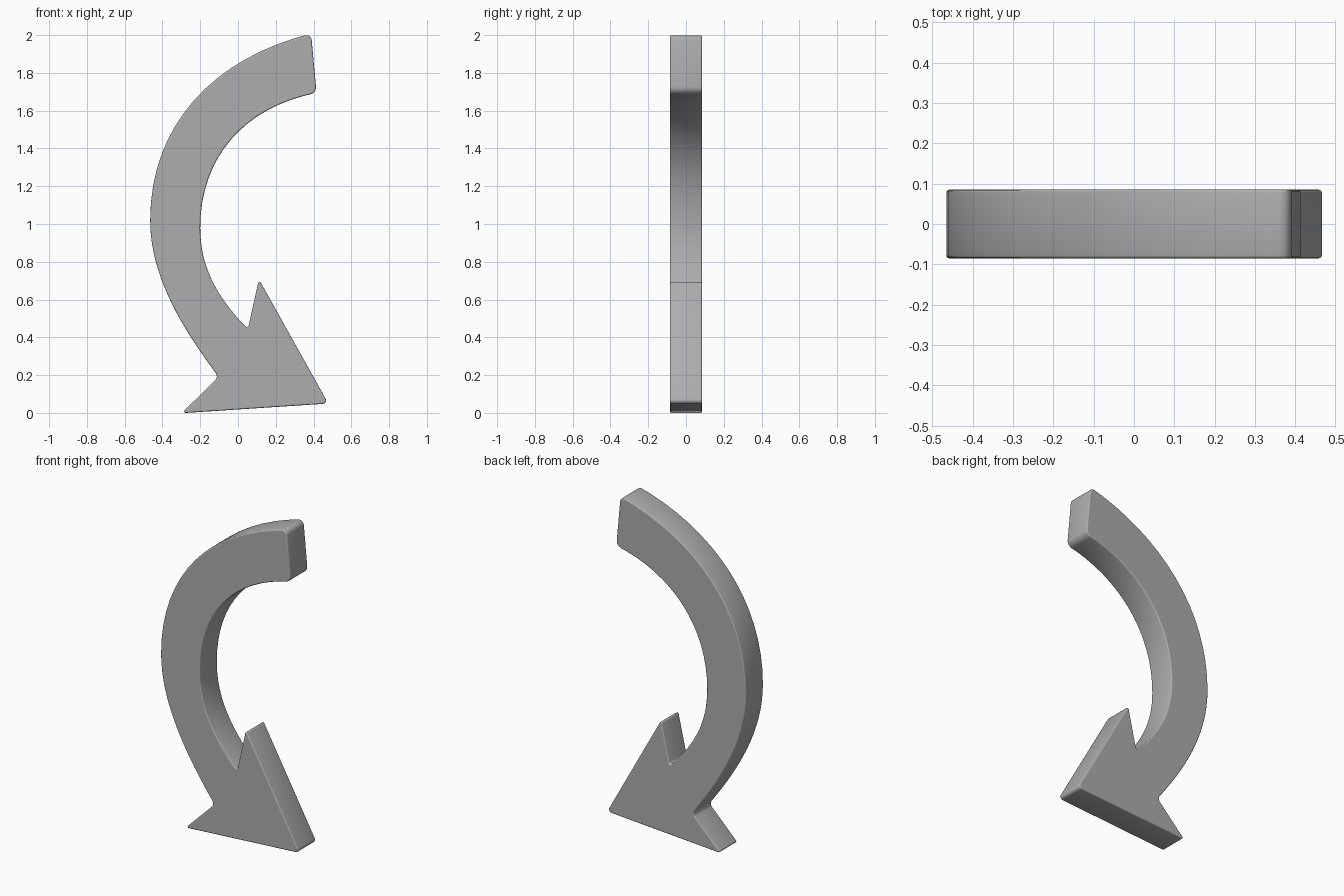
import bpy, bmesh, math
from mathutils import Vector, Matrix
from mathutils.geometry import interpolate_bezier

if "Cube" in bpy.data.objects:
    bpy.data.objects.remove(bpy.data.objects["Cube"])

HALF = 0.085  # half thickness


def arc(a, b, c, d, n=17):
    return interpolate_bezier(*[Vector(p) for p in (a, b, c, d)], n)


def fillet(prev, p, nxt, d, n=6):
    """Round corner p with a circular arc starting d along each side."""
    u, w = (prev - p).normalized(), (nxt - p).normalized()
    half = u.angle(w) / 2
    centre = p + (u + w).normalized() * d / math.cos(half)
    a = p + u * d - centre
    turn = math.pi - 2 * half
    if u.x * w.y - u.y * w.x > 0:
        turn = -turn
    return [centre + Matrix.Rotation(turn * k / n, 2) @ a for k in range(n + 1)]


# Curved shaft: outer edge top to bottom, inner edge bottom to top
outer = arc((0.387, 2.008), (-0.13, 1.88), (-0.465, 1.525), (-0.465, 1.02))
outer += arc((-0.465, 1.02), (-0.465, 0.72), (-0.29, 0.44), (-0.103, 0.192))[1:]
inner = arc((0.052, 0.445), (-0.11, 0.61), (-0.2, 0.77), (-0.2, 0.98))
inner += arc((-0.2, 0.98), (-0.2, 1.35), (0.03, 1.62), (0.416, 1.694))[1:]

# Arrow head: left barb, tip, upper barb
head = [Vector(p) for p in ((-0.298, -0.001), (0.478, 0.05), (0.111, 0.708))]
outline = outer + head + inner

# Round the corners
n = len(outer)
corners = {0: 0.035, n - 1: 0.025, n: 0.022, n + 1: 0.03,
           n + 2: 0.022, n + 3: 0.018, len(outline) - 1: 0.035}
points = []
for i, p in enumerate(outline):
    if i in corners:
        points += fillet(outline[i - 1], p, outline[(i + 1) % len(outline)], corners[i])
    else:
        points.append(p)

# Extrude the outline into a solid and soften the rims
bm = bmesh.new()
front = bm.faces.new([bm.verts.new((p.x, -HALF, p.y)) for p in points])
ext = bmesh.ops.extrude_face_region(bm, geom=[front], use_keep_orig=True)
verts = [v for v in ext["geom"] if isinstance(v, bmesh.types.BMVert)]
bmesh.ops.translate(bm, verts=verts, vec=(0, 2 * HALF, 0))
bmesh.ops.recalc_face_normals(bm, faces=bm.faces)
rims = [e for e in bm.edges if abs(e.verts[0].co.y - e.verts[1].co.y) < 1e-5]
bmesh.ops.bevel(bm, geom=rims, offset=0.007, segments=3, profile=0.5,
                affect='EDGES', clamp_overlap=False)
low = min(v.co.z for v in bm.verts)
bmesh.ops.translate(bm, verts=bm.verts, vec=(0, 0, -low))
mesh = bpy.data.meshes.new("curved_arrow")
bm.to_mesh(mesh)
bm.free()
arrow = bpy.data.objects.new("curved_arrow", mesh)
bpy.context.collection.objects.link(arrow)

# Darker grey
grey = bpy.data.materials.new("mid_grey")
grey.diffuse_color = (0.42, 0.42, 0.42, 1)
grey.use_nodes = True
grey.node_tree.nodes["Principled BSDF"].inputs["Base Color"].default_value = grey.diffuse_color
mesh.materials.append(grey)

# Smooth sides and rims, flat front and back
bpy.context.view_layer.objects.active = arrow
arrow.select_set(True)
bpy.ops.object.shade_smooth_by_angle(angle=0.7)
for f in mesh.polygons:
    if f.area > 0.2:
        f.use_smooth = False
